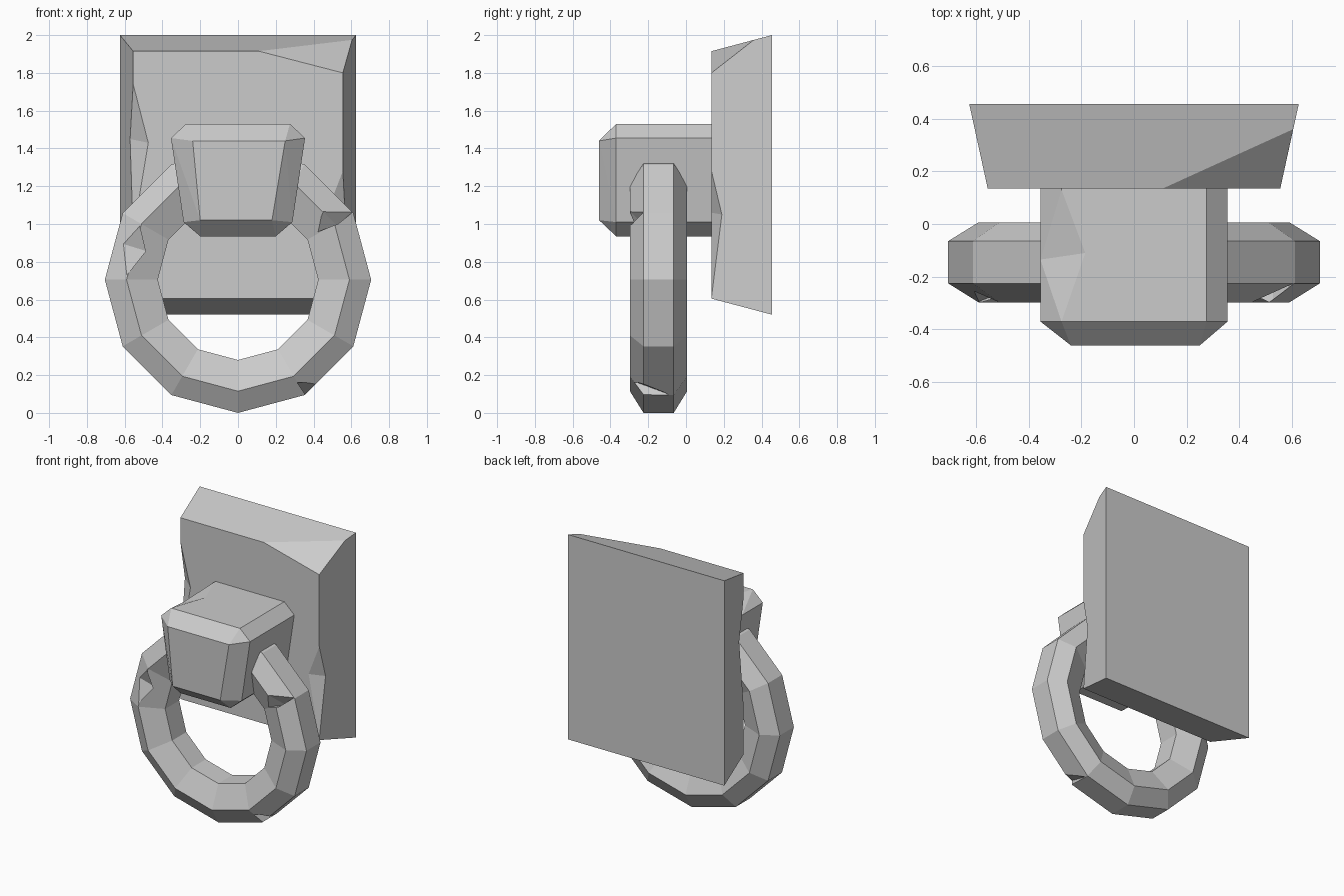
import bpy
import bmesh
import math
from mathutils import Vector

default = bpy.data.objects.get("Cube")
if default:
    bpy.data.objects.remove(default, do_unlink=True)

stone = bpy.data.materials.new("plain grey")
stone.use_nodes = True
grey = (0.6, 0.6, 0.6, 1)
stone.diffuse_color = grey
stone.node_tree.nodes["Principled BSDF"].inputs["Base Color"].default_value = grey


def finish(name, bm):
    bmesh.ops.recalc_face_normals(bm, faces=bm.faces)
    mesh = bpy.data.meshes.new(name)
    bm.to_mesh(mesh)
    bm.free()
    mesh.materials.append(stone)
    obj = bpy.data.objects.new(name, mesh)
    bpy.context.collection.objects.link(obj)
    return obj


def hull(name, points):
    bm = bmesh.new()
    for p in points:
        bm.verts.new(p)
    bmesh.ops.convex_hull(bm, input=bm.verts)
    bmesh.ops.dissolve_limit(bm, angle_limit=0.01, verts=bm.verts, edges=bm.edges)
    return finish(name, bm)


def chip(obj, *points):
    """Knock a small faceted piece out of an object."""
    cutter = hull("chip_cutter", points)
    cutter.hide_render = True
    mod = obj.modifiers.new("chip", "BOOLEAN")
    mod.operation = "DIFFERENCE"
    mod.solver = "EXACT"
    mod.object = cutter
    bpy.context.view_layer.objects.active = obj
    bpy.ops.object.modifier_apply(modifier=mod.name)
    bpy.data.objects.remove(cutter, do_unlink=True)


# Wall plate: large back, smaller front
plate = hull("wall_plate",
             [(s * 0.625, 0.455, z) for s in (-1, 1) for z in (0.52, 2.0)] +
             [(s * 0.555, 0.135, z) for s in (-1, 1) for z in (0.605, 1.915)])
# broken upper corner, then worn left and right edges
chip(plate, (0.11, 0.135, 1.915), (0.555, 0.135, 1.8), (0.604, 0.36, 1.975),
     (0.75, 0.0, 2.1))
chip(plate, (-0.555, 0.135, 1.74), (-0.475, 0.135, 1.43), (-0.555, 0.135, 0.95),
     (-0.572, 0.21, 1.45), (-0.65, 0.05, 1.43))
chip(plate, (0.555, 0.135, 1.28), (0.47, 0.135, 1.06), (0.555, 0.135, 0.61),
     (0.567, 0.19, 1.05), (0.65, 0.05, 1.05))

# Holder block: tapered, chamfered body with a smaller front face
section = [(0.275, 1.53), (0.355, 1.455), (0.288, 1.01), (0.2, 0.935)]
body = [(s * x, y, z) for y in (-0.37, 0.15) for s in (-1, 1) for x, z in section]
nose = [(-0.24, 1.44), (0.25, 1.44), (0.18, 1.02), (-0.2, 1.02)]
block = hull("holder_block", body + [(x, -0.46, z) for x, z in nose])
chip(block, (-0.275, -0.37, 1.53), (-0.185, -0.11, 1.53), (-0.275, 0.13, 1.53),
     (-0.355, -0.135, 1.455), (-0.36, -0.11, 1.63))

# Hanging ring: six-sided tube around twelve segments
profile = [(0.705, -0.225), (0.59, -0.297), (0.425, -0.225),
           (0.425, -0.065), (0.59, 0.006), (0.705, -0.065)]
bm = bmesh.new()
loops = []
for i in range(12):
    a = math.radians(30 * i)
    loops.append([bm.verts.new((r * math.cos(a), y, 0.71 + r * math.sin(a)))
                  for r, y in profile])
for i, loop in enumerate(loops):
    after = loops[(i + 1) % 12]
    for j in range(6):
        k = (j + 1) % 6
        bm.faces.new((loop[j], loop[k], after[k], after[j]))
ring = finish("hanging_ring", bm)
chip(ring, (0.61, -0.225, 1.07), (0.45, -0.295, 1.07), (0.41, -0.262, 0.96),
     (0.53, -0.21, 0.99), (0.52, -0.45, 1.03))
chip(ring, (0.31, -0.27, 0.17), (0.42, -0.23, 0.16), (0.35, -0.08, 0.1),
     (0.42, -0.38, 0.02))
chip(ring, (-0.59, -0.295, 0.73), (-0.48, -0.25, 0.86), (-0.61, -0.255, 0.9),
     (-0.52, -0.295, 1.0), (-0.56, -0.42, 0.86))

# Rest the model exactly on the ground
low = min(v.co.z for v in ring.data.vertices)
for obj in (plate, block, ring):
    for v in obj.data.vertices:
        v.co -= Vector((0, 0, low)) if obj is ring else Vector()
